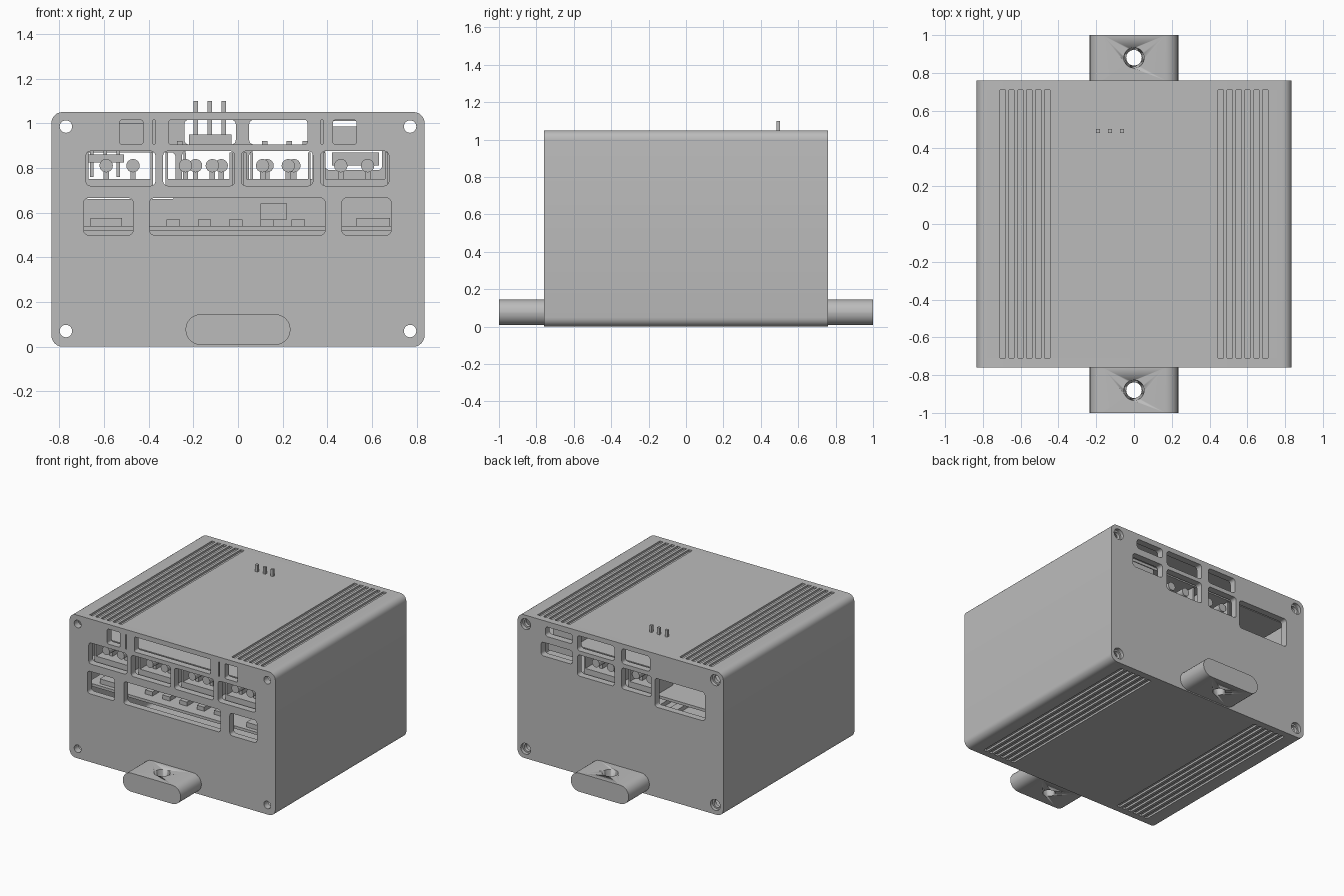
import bpy, bmesh, math
from mathutils import Matrix

if "Cube" in bpy.data.objects:
    bpy.data.objects.remove(bpy.data.objects["Cube"], do_unlink=True)

grey = bpy.data.materials.new("plain_grey")
grey.use_nodes = True
grey.diffuse_color = (0.5, 0.5, 0.5, 1)
grey.node_tree.nodes["Principled BSDF"].inputs["Base Color"].default_value = (0.5, 0.5, 0.5, 1)


def finish(name, bm):
    """Turn a bmesh into a shaded, coloured object."""
    bmesh.ops.remove_doubles(bm, verts=bm.verts, dist=1e-5)
    bmesh.ops.recalc_face_normals(bm, faces=bm.faces)
    mesh = bpy.data.meshes.new(name)
    bm.to_mesh(mesh)
    bm.free()
    mesh.materials.append(grey)
    obj = bpy.data.objects.new(name, mesh)
    bpy.context.collection.objects.link(obj)
    bpy.ops.object.select_all(action="DESELECT")
    obj.select_set(True)
    bpy.context.view_layer.objects.active = obj
    bpy.ops.object.shade_smooth_by_angle(angle=math.radians(30))
    return obj


def corner_arcs(x0, x1, z0, z1, r, n=6):
    """Four corner arcs, counter-clockwise from bottom left."""
    centres = [(x0 + r, z0 + r), (x1 - r, z0 + r), (x1 - r, z1 - r), (x0 + r, z1 - r)]
    return [[(cx + r * math.cos(a), cz + r * math.sin(a))
             for a in (math.pi * (1 + q / 2 + i / (2 * n)) for i in range(n + 1))]
            for q, (cx, cz) in enumerate(centres)]


def rounded(x0, x1, z0, z1, r=0.02):
    return sum(corner_arcs(x0, x1, z0, z1, r), [])


def circle(x, z, r, n=24):
    return [(x + r * math.cos(i * math.tau / n), z + r * math.sin(i * math.tau / n)) for i in range(n)]


def extrude(name, loops, y0, y1):
    """Extrude an outline with holes, drawn in x and z, along y."""
    curve = bpy.data.curves.new(name, "CURVE")
    curve.dimensions, curve.fill_mode = "2D", "BOTH"
    curve.extrude = (y1 - y0) / 2
    for loop in loops:
        spline = curve.splines.new("POLY")
        spline.points.add(len(loop) - 1)
        for point, (x, z) in zip(spline.points, loop):
            point.co = (x, z, 0, 1)
        spline.use_cyclic_u = True
    temp = bpy.data.objects.new(name + "_curve", curve)
    bpy.context.collection.objects.link(temp)
    graph = bpy.context.evaluated_depsgraph_get()
    mesh = bpy.data.meshes.new_from_object(temp.evaluated_get(graph))
    bm = bmesh.new()
    bm.from_mesh(mesh)
    bpy.data.objects.remove(temp, do_unlink=True)
    bpy.data.curves.remove(curve)
    bpy.data.meshes.remove(mesh)
    bm.transform(Matrix.Translation((0, (y0 + y1) / 2, 0)) @ Matrix.Rotation(math.pi / 2, 4, "X"))
    return finish(name, bm)


def box(name, x0, x1, y0, y1, z0, z1):
    bm = bmesh.new()
    place = Matrix.Translation(((x0 + x1) / 2, (y0 + y1) / 2, (z0 + z1) / 2))
    bmesh.ops.create_cube(bm, size=1, matrix=place @ Matrix.Diagonal((x1 - x0, y1 - y0, z1 - z0, 1)))
    return finish(name, bm)


W, D, H, CAP = 0.835, 0.76, 1.05, 0.05
inner = D - CAP

# Sleeve with shallow grooves along the top and bottom
groove_x = sorted(s * (0.46 + 0.047 * i) for s in (-1, 1) for i in range(6))


def grooves(z, depth):
    return [p for x in groove_x for p in
            ((x - 0.014, z), (x - 0.014, z + depth), (x + 0.014, z + depth), (x + 0.014, z))]


bl, br, tr, tl = corner_arcs(-W, W, 0, H, 0.05)
outline = bl + grooves(0, 0.014) + br + tr + grooves(H, -0.014)[::-1] + tl
extrude("sleeve", [outline, rounded(-W + 0.025, W - 0.025, 0.03, H - 0.028, 0.03)], -inner, inner)


# End plates with windows and screw holes
def screw_holes(r):
    return [circle(x, z, r) for x in (-0.77, 0.77) for z in (0.07, 0.985)]


face = rounded(-W, W, 0, H, 0.05)
upper, middle, lower = (0.905, 1.015), (0.72, 0.875), (0.5, 0.665)
front_windows = [rounded(a, b, *upper, r=0.012) for a, b in
                 ((-0.53, -0.425), (-0.31, 0.31), (0.425, 0.53))]
front_windows += [rounded(a, b, *upper, r=0.003) for a, b in ((-0.38, -0.372), (0.372, 0.38))]
front_windows += [rounded(a, b, *middle) for a, b in
                  ((-0.68, -0.37), (-0.335, -0.015), (0.015, 0.335), (0.37, 0.675))]
front_windows += [rounded(a, b, *lower) for a, b in ((-0.69, -0.47), (-0.395, 0.39), (0.465, 0.685))]
back_windows = [rounded(0.39, 0.61, 0.94, 1.01), rounded(0.39, 0.645, 0.79, 0.89),
                rounded(0.05, 0.35, *upper), rounded(0.05, 0.35, *middle),
                rounded(-0.24, -0.01, *upper), rounded(-0.25, -0.01, *middle),
                rounded(-0.685, -0.28, 0.66, 0.87)]
extrude("front_plate", [face] + front_windows + screw_holes(0.028), -D, -inner)
extrude("back_plate_inside", [face] + back_windows + screw_holes(0.028), inner, D - 0.025)
extrude("back_plate_outside", [face] + back_windows + screw_holes(0.04), D - 0.025, D)

# Mounting tabs, each with a tapered vertical hole
for side, name in ((-1, "front_tab"), (1, "back_tab")):
    y0, y1 = sorted((side * D, side * 1.0))
    tab = extrude(name, [rounded(-0.235, 0.235, 0.008, 0.145, 0.068)], y0, y1)
    bm = bmesh.new()
    bmesh.ops.create_cone(bm, cap_ends=True, segments=32, radius1=0.038, radius2=0.057, depth=0.2,
                          matrix=Matrix.Translation((0, side * 0.88, 0.075)))
    cutter = finish("tab_cutter", bm)
    cutter.hide_render = True
    cut = tab.modifiers.new("hole", "BOOLEAN")
    cut.object, cut.operation, cut.solver = cutter, "DIFFERENCE", "EXACT"
    bpy.context.view_layer.objects.active = tab
    bpy.ops.object.modifier_apply(modifier=cut.name)
    bpy.data.objects.remove(cutter, do_unlink=True)

# Stacked circuit boards
for name, z in (("lower_board", 0.52), ("middle_board", 0.69), ("top_board", 0.88)):
    box(name, -0.74, 0.74, -0.69, 0.69, z, z + 0.02)

# Rails and parts on the lower board
for i in range(5):
    x = -0.32 + 0.14 * i
    box("lower_board_rail", x, x + 0.06, -0.62, 0.6, 0.54, 0.57)
box("lower_board_chip", 0.1, 0.22, -0.4, 0.2, 0.57, 0.64)
box("lower_left_socket", -0.66, -0.52, -0.66, -0.4, 0.54, 0.575)
box("lower_right_header", 0.53, 0.68, -0.66, -0.6, 0.54, 0.575)


# Terminal blocks: a base, two thin cheeks and round clamps
def terminal(x0, x1, side, clamps):
    y0, y1 = sorted((side * 0.69, side * 0.5))
    box("terminal_base", x0, x1, y0, y1, 0.71, 0.75)
    for x in (x0, x1 - 0.012):
        box("terminal_cheek", x, x + 0.012, y0, y1, 0.75, 0.87)
    for x in clamps:
        extrude("terminal_clamp", [circle(x, 0.81, 0.03, 16)], y0, y1)
        box("clamp_post", x - 0.012, x + 0.012, y0 + 0.06, y1 - 0.06, 0.75, 0.8)


for x0, x1, clamps in ((-0.68, -0.38, (-0.59, -0.47)), (-0.325, -0.025, (-0.235, -0.115)),
                       (0.025, 0.325, (0.11, 0.225)), (0.38, 0.67, (0.46, 0.58))):
    terminal(x0, x1, -1, clamps)
terminal(0.055, 0.345, 1, (0.13, 0.25))
terminal(-0.245, -0.015, 1, (-0.19, -0.075))

# Stacked sockets at the back and small modules behind the upper openings
box("back_socket_upper", 0.41, 0.59, 0.5, 0.7, 0.9, 0.985)
box("back_socket_lower", 0.42, 0.63, 0.45, 0.7, 0.81, 0.87)
box("front_left_module", -0.53, -0.42, -0.6, -0.45, 0.9, 1.0)
for x in (-0.26, 0.12, 0.23, 0.3):
    box("small_component", x - 0.012, x + 0.012, -0.4, -0.36, 0.9, 0.92)

# Pin header through the lid and a second one hanging below the top board
box("pin_header", -0.22, -0.03, 0.46, 0.52, 0.9, 0.95)
box("hanging_header", -0.68, -0.51, -0.5, -0.44, 0.825, 0.86)
for i in range(3):
    x = -0.19 + 0.063 * i
    box("header_pin", x - 0.01, x + 0.01, 0.483, 0.503, 0.9, 1.1)
    x = -0.655 + 0.06 * i
    box("hanging_pin", x - 0.008, x + 0.008, -0.478, -0.462, 0.76, 0.88)
